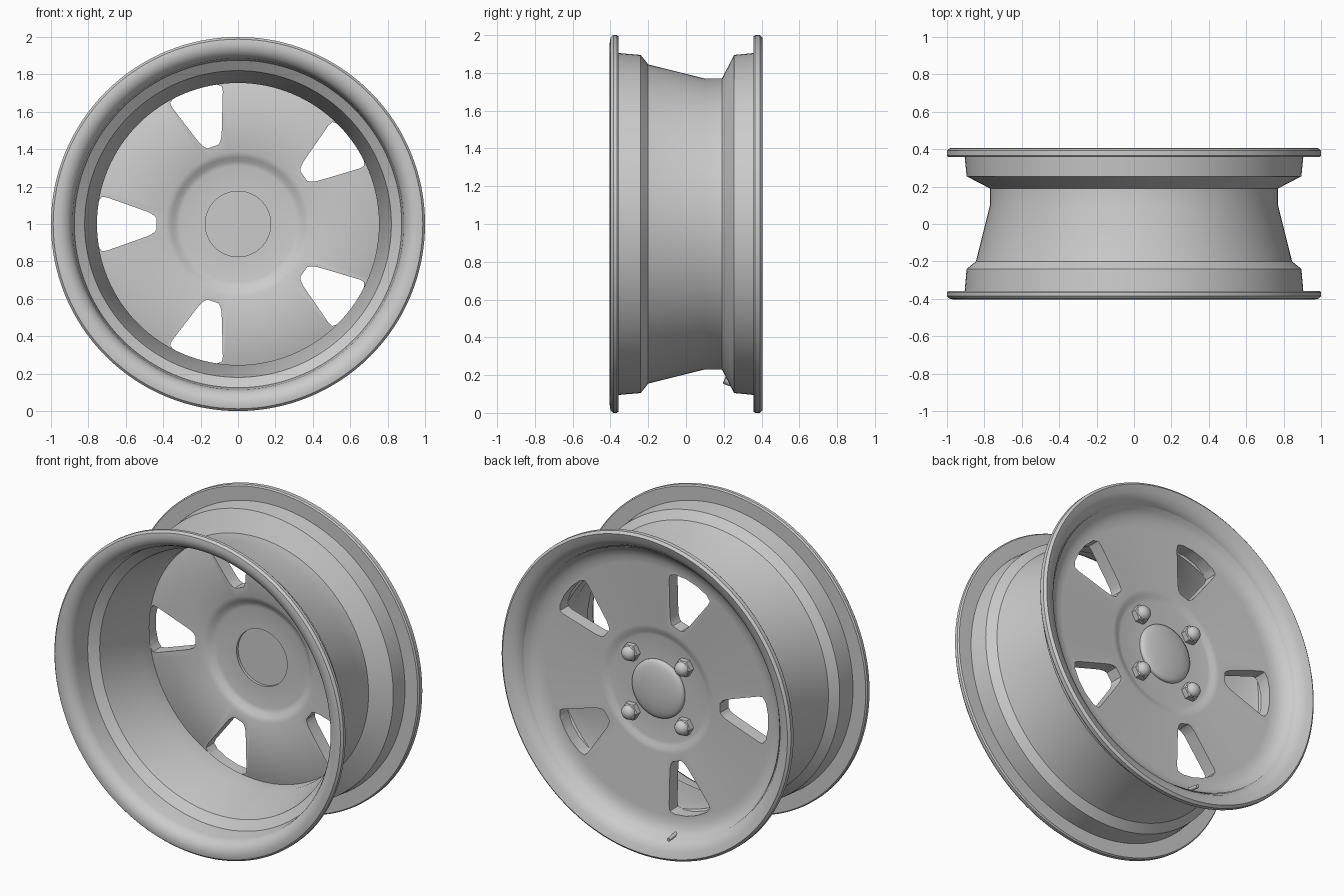
import bpy, bmesh, math
from mathutils import Vector

if "Cube" in bpy.data.objects:
    bpy.data.objects.remove(bpy.data.objects["Cube"])

metal = bpy.data.materials.new("grey_metal")
metal.diffuse_color = (0.6, 0.6, 0.6, 1)
metal.use_nodes = True
metal.node_tree.nodes["Principled BSDF"].inputs["Base Color"].default_value = metal.diffuse_color


def finish(name, bm, smooth=33):
    bmesh.ops.remove_doubles(bm, verts=bm.verts, dist=1e-5)
    bmesh.ops.recalc_face_normals(bm, faces=bm.faces)
    me = bpy.data.meshes.new(name)
    bm.to_mesh(me)
    bm.free()
    ob = bpy.data.objects.new(name, me)
    bpy.context.collection.objects.link(ob)
    me.materials.append(metal)
    if smooth:
        shade(ob, smooth)
    return ob


def shade(ob, angle):
    bpy.ops.object.select_all(action='DESELECT')
    ob.select_set(True)
    bpy.context.view_layer.objects.active = ob
    bpy.ops.object.shade_smooth_by_angle(angle=math.radians(angle))


def lathe(name, profile, segs=96, cx=0.0, cz=1.0, closed=True, smooth=33):
    """Spin (radius, y) points about an axis parallel to y."""
    bm = bmesh.new()
    rings = []
    for i in range(segs):
        a = 2 * math.pi * i / segs
        rings.append([bm.verts.new((cx + r * math.cos(a), y, cz + r * math.sin(a)))
                      for r, y in profile])
    n = len(profile)
    for i in range(segs):
        p, q = rings[i], rings[(i + 1) % segs]
        for j in range(n if closed else n - 1):
            k = (j + 1) % n
            bm.faces.new((p[j], p[k], q[k], q[j]))
    return finish(name, bm, smooth)


# Rim: drop-centre barrel with a rolled lip on both ends
lathe("rim", [
    (.905, -.357), (.993, -.357), (1.0, -.366), (1.0, -.385), (.988, -.399),
    (.96, -.404), (.93, -.395), (.905, -.378), (.89, -.352), (.885, -.33),
    (.875, -.235), (.82, -.195), (.754, .10), (.754, .20), (.865, .262),
    (.876, .30), (.888, .34), (.91, .372), (.945, .392), (.985, .405),
    (1.0, .392), (1.0, .366), (.993, .357), (.905, .357), (.895, .255),
    (.77, .19), (.77, .10), (.845, -.20), (.895, -.24)], segs=128)

# Wheel disc with a thinner hub area and a centre bore
disc = lathe("wheel_disc", [
    (.175, .235), (.31, .235), (.335, .229), (.355, .212), (.385, .20),
    (.757, .20), (.855, .257), (.885, .34), (.868, .32), (.845, .302),
    (.81, .289), (.77, .283), (.39, .283), (.365, .279), (.345, .269),
    (.325, .265), (.175, .265)], segs=128, smooth=0)

# Five tapered windows cut through the disc
half = [(.435, .03), (.447, .045), (.475, .062), (.53, .082), (.70, .142),
        (.728, .145), (.75, .115), (.766, .04)]
outline = half + [(r, -w) for r, w in reversed(half)]
bm = bmesh.new()
for i in range(5):
    a = math.pi + i * 2 * math.pi / 5
    c, s = math.cos(a), math.sin(a)
    loops = [[bm.verts.new((r * c - w * s, y, 1 + r * s + w * c)) for r, w in outline]
             for y in (.1, .4)]
    bm.faces.new(loops[0])
    bm.faces.new(loops[1][::-1])
    for j in range(len(outline)):
        k = (j + 1) % len(outline)
        bm.faces.new((loops[0][j], loops[1][j], loops[1][k], loops[0][k]))
cutter = finish("window_cutter", bm, 0)
mod = disc.modifiers.new("windows", 'BOOLEAN')
mod.operation = 'DIFFERENCE'
mod.solver = 'EXACT'
mod.object = cutter
bpy.ops.object.select_all(action='DESELECT')
disc.select_set(True)
bpy.context.view_layer.objects.active = disc
bpy.ops.object.modifier_apply(modifier=mod.name)
bpy.data.objects.remove(cutter)
shade(disc, 33)

# Domed centre cap, flat on the inner side
dome = [(.18 * math.cos(t), .275 + .035 * math.sin(t))
        for t in [math.pi / 2 * i / 8 for i in range(9)]]
lathe("centre_cap", [(0, .252), (.178, .252), (.18, .265)] + dome,
      segs=64, closed=False)

# Four hex lug nuts with domed tops
for sx in (-1, 1):
    for sz in (-1, 1):
        x, z = sx * .184, 1 + sz * .184
        lathe("lug_nut", [(0, .255), (.055, .255), (.055, .298), (.046, .306), (0, .306)],
              6, x, z, False)
        top = [(.044 * math.cos(t), .304 + .036 * math.sin(t))
               for t in [math.pi / 2 * i / 6 for i in range(7)]]
        lathe("lug_dome", [(0, .30), (.044, .30)] + top, 24, x, z, False)

# Valve stem poking through the outer wall
ang = math.atan2(-.87, -.15)


def on_wheel(r, y):
    return Vector((r * math.cos(ang), y, 1 + r * math.sin(ang)))


for name, a, b, r1, r2 in (("valve_base", (.835, .205), (.865, .27), .024, .02),
                           ("valve_stem", (.86, .26), (.875, .385), .013, .011)):
    p, q = on_wheel(*a), on_wheel(*b)
    bm = bmesh.new()
    bmesh.ops.create_cone(bm, cap_ends=True, segments=12, radius1=r1, radius2=r2,
                          depth=(q - p).length)
    turn = (q - p).to_track_quat('Z', 'Y')
    for v in bm.verts:
        v.co = turn @ v.co + (p + q) / 2
    finish(name, bm)
